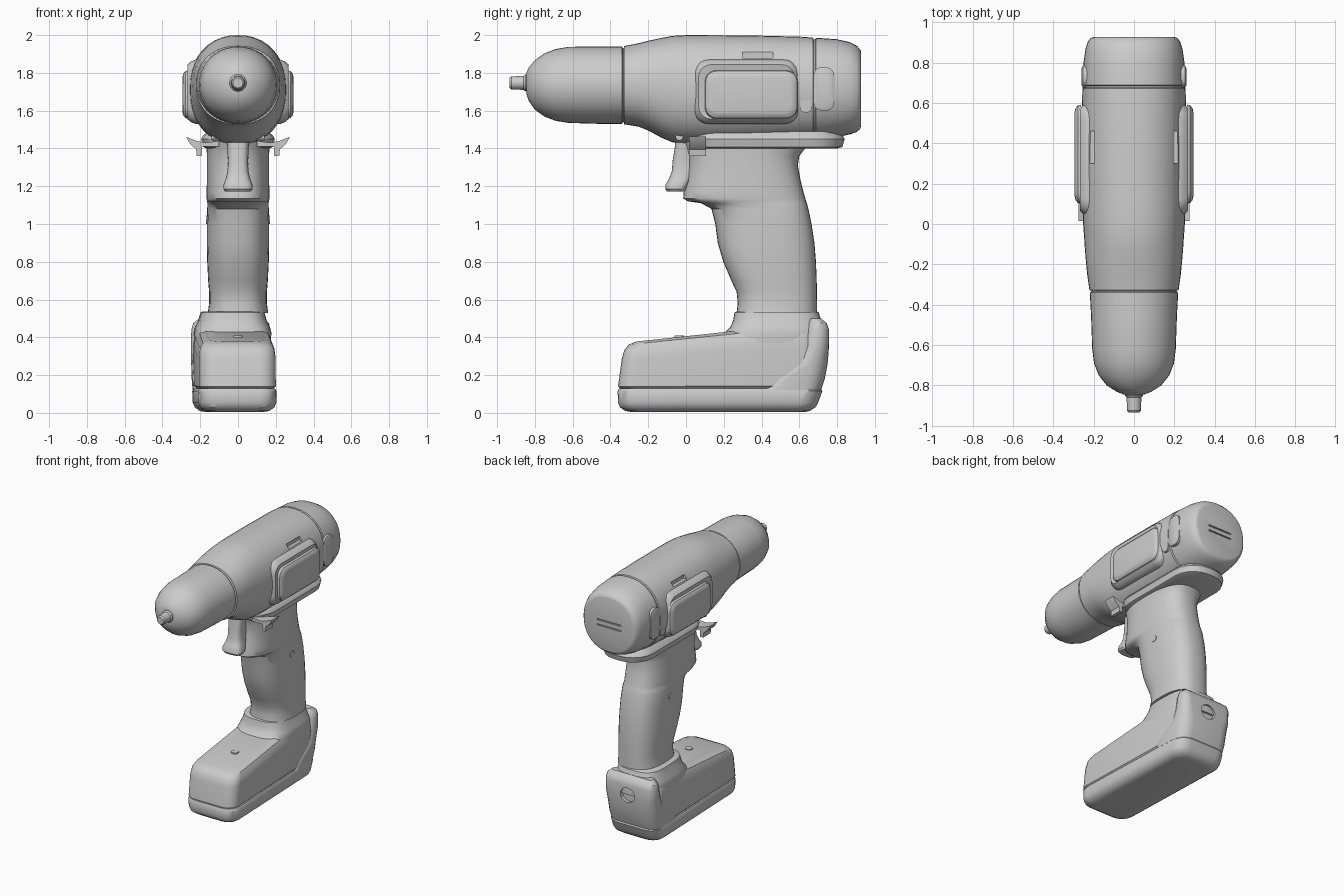
import bpy, bmesh, math
from mathutils import Vector


def smooth(ob, angle=35):
    bpy.ops.object.select_all(action='DESELECT')
    ob.select_set(True)
    bpy.context.view_layer.objects.active = ob
    bpy.ops.object.shade_smooth_by_angle(angle=math.radians(angle))


def loft(name, rings, angle=35):
    """Skin a list of equal-length point rings and cap both ends."""
    bm = bmesh.new()
    rows = [[bm.verts.new(p) for p in r] for r in rings]
    n = len(rows[0])
    for a, b in zip(rows, rows[1:]):
        for i in range(n):
            bm.faces.new((a[i], a[(i + 1) % n], b[(i + 1) % n], b[i]))
    bm.faces.new(rows[0][::-1])
    bm.faces.new(rows[-1])
    bmesh.ops.recalc_face_normals(bm, faces=bm.faces)
    me = bpy.data.meshes.new(name)
    bm.to_mesh(me)
    bm.free()
    ob = bpy.data.objects.new(name, me)
    bpy.context.collection.objects.link(ob)
    smooth(ob, angle)
    return ob


def oval(a0, a1, b0, b1, e=2.0, n=40):
    """Superellipse filling the given 2D bounds."""
    pts = []
    for i in range(n):
        t = 2 * math.pi * i / n
        c, s = math.cos(t), math.sin(t)
        u = math.copysign(abs(c) ** (2 / e), c)
        v = math.copysign(abs(s) ** (2 / e), s)
        pts.append(((a0 + a1) / 2 + u * (a1 - a0) / 2, (b0 + b1) / 2 + v * (b1 - b0) / 2))
    return pts


def rrect(a0, a1, b0, b1, r, seg=5):
    """Rounded rectangle filling the given 2D bounds."""
    pts = []
    for k, (cx, cy) in enumerate(((a1 - r, b1 - r), (a0 + r, b1 - r), (a0 + r, b0 + r), (a1 - r, b0 + r))):
        for j in range(seg + 1):
            t = math.pi / 2 * (k + j / seg)
            pts.append((cx + r * math.cos(t), cy + r * math.sin(t)))
    return pts


def along_y(stations, e):
    return [[(x, y, z) for x, z in oval(-w, w, z0, z1, e)] for y, w, z0, z1 in stations]


def along_z(stations, e):
    return [[(x, y, z) for x, y in oval(-w, w, y0, y1, e)] for z, y0, y1, w in stations]


def plan(z, y0, y1, w, r):
    return [(x, y, z) for x, y in rrect(-w, w, y0, y1, r)]


def carve(ob, loc, size, round_axis=None):
    """Cut a box or a cylinder along y out of an object."""
    if round_axis:
        bpy.ops.mesh.primitive_cylinder_add(vertices=20, radius=0.5, depth=1, location=loc,
                                            rotation=(math.pi / 2, 0, 0))
        size = (size[0], size[2], size[1])
    else:
        bpy.ops.mesh.primitive_cube_add(size=1, location=loc)
    cutter = bpy.context.object
    cutter.scale = size
    cutter.hide_render = True
    mod = ob.modifiers.new("cut", 'BOOLEAN')
    mod.object = cutter
    mod.operation = 'DIFFERENCE'
    bpy.context.view_layer.objects.active = ob
    bpy.ops.object.modifier_apply(modifier=mod.name)
    bpy.data.objects.remove(cutter)


def skew(ob):
    """The battery pack sits slightly turned on the handle."""
    for v in ob.data.vertices:
        v.co.x -= 0.035 * (v.co.y + 0.36)


# Chuck nose and driver tip
loft("chuck", along_y([(-.845, .05, 1.69, 1.80), (-.832, .085, 1.65, 1.83), (-.80, .135, 1.605, 1.867),
                       (-.75, .175, 1.569, 1.903), (-.69, .198, 1.546, 1.926), (-.62, .207, 1.535, 1.938),
                       (-.45, .213, 1.53, 1.94), (-.34, .219, 1.53, 1.94), (-.334, .21, 1.54, 1.93),
                       (-.31, .21, 1.54, 1.93)], 2))
loft("driver_tip", along_y([(-.80, .047, 1.70, 1.794), (-.85, .045, 1.702, 1.792), (-.86, .037, 1.71, 1.784),
                            (-.925, .034, 1.713, 1.781), (-.935, .026, 1.721, 1.773)], 2), 25)

# Motor housing with rear cap seam
body = loft("motor_housing", along_y([
    (-.33, .208, 1.54, 1.93), (-.328, .221, 1.528, 1.942), (-.25, .232, 1.515, 1.957),
    (-.20, .237, 1.495, 1.97), (-.13, .243, 1.457, 1.985), (-.07, .247, 1.432, 1.996),
    (0, .252, 1.422, 2.0), (.1, .256, 1.42, 2.0), (.35, .258, 1.425, 1.998), (.6, .257, 1.44, 1.992),
    (.672, .256, 1.445, 1.987), (.676, .247, 1.454, 1.978), (.684, .247, 1.454, 1.978),
    (.688, .254, 1.447, 1.986), (.80, .25, 1.46, 1.978), (.87, .24, 1.475, 1.962),
    (.905, .228, 1.488, 1.943), (.922, .214, 1.503, 1.925), (.926, .20, 1.515, 1.912)], 2.2))
for z in (1.69, 1.73):
    carve(body, (0, .926, z), (.2, .02, .01))
for s in (-1, 1):
    carve(body, (s * .22, .38, 1.895), (.06, .16, .03))
smooth(body)

# Side pads, vents and screws on both sides
for s, side in ((-1, "left"), (1, "right")):
    def pad(x, d, y0=.04, y1=.60, z0=1.53, z1=1.87, r=.08):
        return [(s * x, y, z) for y, z in rrect(y0 + d, y1 - d, z0 + d, z1 - d, r - d / 2)]
    inner = (.10, .592, 1.557, 1.813, .06)
    loft("side_pad_" + side, [pad(.12, 0), pad(.225, 0), pad(.25, .01), pad(.268, .026),
                              pad(.262, 0, *inner), pad(.278, .004, *inner),
                              pad(.29, .018, *inner), pad(.294, .035, *inner)])
    loft("rear_vent_" + side, [pad(.2, 0, .675, .785, 1.60, 1.83, .045), pad(.253, 0, .675, .785, 1.60, 1.83, .045),
                               pad(.259, .012, .675, .785, 1.60, 1.83, .045)])
    loft("small_vent_" + side, [pad(.2, 0, .605, .665, 1.59, 1.665, .025), pad(.252, 0, .605, .665, 1.59, 1.665, .025)])
    loft("handle_screw_" + side, [pad(.1, 0, .39, .44, 1.0, 1.045, .022), pad(.169, 0, .39, .44, 1.0, 1.045, .022)])
    # Wing of the direction switch
    wing = [(.10, 1.44), (.17, 1.43), (.22, 1.44), (.275, 1.462), (.255, 1.425), (.222, 1.395),
            (.218, 1.36), (.192, 1.36), (.19, 1.41), (.10, 1.41)]
    loft("switch_wing_" + side, [[(s * x, y, z) for x, z in wing] for y in (.015, .105)])

# Flange under the housing
loft("housing_flange", [plan(1.40, .04, .80, .165, .14), plan(1.408, .02, .828, .185, .16),
                        plan(1.45, .0, .84, .195, .17), plan(1.465, .0, .832, .187, .165),
                        plan(1.49, .02, .80, .16, .14)])

# Handle with lip below the trigger, and flared foot
loft("handle", along_z([
    (1.45, -.02, .68, .17), (1.40, .0, .63, .166), (1.36, .01, .60, .165), (1.31, .012, .592, .165),
    (1.23, .006, .607, .165), (1.17, -.012, .622, .166), (1.135, -.015, .632, .166), (1.12, .01, .636, .164),
    (1.11, .08, .64, .162), (1.08, .135, .648, .163), (1.0, .155, .665, .165), (.9, .168, .68, .165),
    (.8, .197, .688, .163), (.7, .24, .692, .158), (.64, .268, .693, .153), (.58, .274, .694, .153),
    (.53, .268, .695, .16)], 2.6))
foot = loft("handle_foot", along_z([(.538, .272, .69, .155), (.532, .257, .703, .168), (.49, .25, .715, .18),
                                    (.455, .235, .735, .197), (.425, .205, .745, .205), (.36, .205, .745, .2)], 3.2))
skew(foot)

# Trigger
loft("trigger", along_z([(1.46, -.055, .06, .06), (1.40, -.06, .06, .056), (1.34, -.07, .06, .054),
                         (1.28, -.075, .05, .055), (1.24, -.09, .03, .065), (1.21, -.108, .015, .076),
                         (1.185, -.11, .005, .078), (1.172, -.10, -.005, .068)], 3))
loft("lock_pin", [[(x, .035 * math.cos(k * math.pi / 6) * .6 - .035, 1.462 + .02 * math.sin(k * math.pi / 6))
                   for k in range(12)] for x in (-.14, .14)])


# Battery pack with sloping top
def pack(t, d, y0):
    return [(x, y, .13 + (.276 + .107 * y) * t)
            for x, y in rrect(-.203 + d, .203 - d, y0 + d, .70 - d, .085)]


battery = loft("battery_pack", [pack(0, .012, -.36), pack(.04, 0, -.36), pack(.65, 0, -.34), pack(.84, .006, -.333),
                                pack(.95, .022, -.325), pack(1, .055, -.32)])
base = loft("battery_base", [plan(.005, -.29, .63, .14, .07), plan(.01, -.32, .655, .17, .08),
                             plan(.03, -.35, .685, .196, .09), plan(.055, -.36, .70, .206, .095),
                             plan(.115, -.362, .722, .208, .095), plan(.128, -.355, .715, .20, .09)])
collar = loft("rear_collar", [plan(.12, .38, .715, .206, .09), plan(.18, .44, .735, .21, .09),
                              plan(.26, .56, .75, .212, .09), plan(.35, .62, .757, .212, .065),
                              plan(.44, .64, .757, .21, .055), plan(.475, .65, .745, .20, .045),
                              plan(.50, .66, .715, .17, .025)])
for ob in (battery, base, collar):
    skew(ob)

# Release button recess at the back and a stud on the pack top
carve(collar, (-.037, .76, .36), (.12, .06, .11), True)
smooth(collar)
loft("pack_stud", [plan(.35, -.06, -.01, .025, .02), plan(.41, -.06, -.01, .025, .02)])
